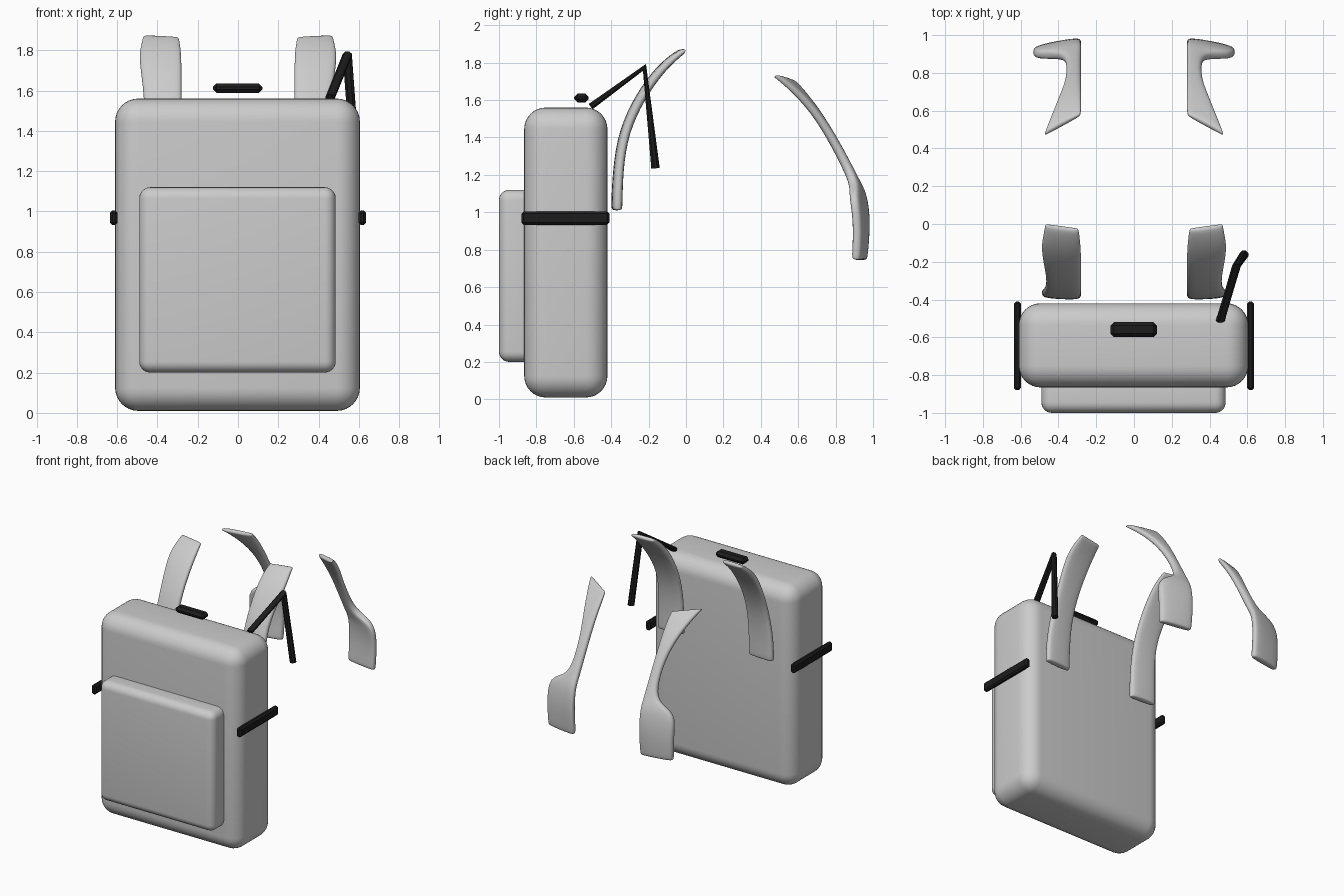
import bpy, bmesh
from mathutils import Vector

if "Cube" in bpy.data.objects:
    bpy.data.objects.remove(bpy.data.objects["Cube"])

black = bpy.data.materials.new("black")
black.diffuse_color = (0.012, 0.012, 0.012, 1)
black.use_nodes = True
black.node_tree.nodes["Principled BSDF"].inputs["Base Color"].default_value = black.diffuse_color


def finish(name, bm, mat=None, smooth=True):
    bmesh.ops.recalc_face_normals(bm, faces=bm.faces)
    me = bpy.data.meshes.new(name)
    bm.to_mesh(me)
    bm.free()
    for p in me.polygons:
        p.use_smooth = smooth
    if mat:
        me.materials.append(mat)
    ob = bpy.data.objects.new(name, me)
    bpy.context.collection.objects.link(ob)
    return ob


def box(name, lo, hi, radius, segments, mat=None):
    bm = bmesh.new()
    bmesh.ops.create_cube(bm, size=1)
    lo, hi = Vector(lo), Vector(hi)
    for v in bm.verts:
        v.co = Vector([(lo[i] + hi[i]) / 2 + v.co[i] * (hi[i] - lo[i]) for i in range(3)])
    bmesh.ops.bevel(bm, geom=bm.edges[:], offset=radius, segments=segments,
                    profile=0.5, affect='EDGES')
    return finish(name, bm, mat, segments > 1)


def loft(name, sections, mat=None, soft=True):
    """Sections: y, z, inner x, outer x, thickness, then y and z shift of the outer edge."""
    bm = bmesh.new()
    rings = []
    for i, (y, z, xi, xo, t, dy, dz) in enumerate(sections):
        a = sections[max(i - 1, 0)]
        b = sections[min(i + 1, len(sections) - 1)]
        d0 = Vector((y - a[0], z - a[1])).normalized()
        d1 = Vector((b[0] - y, b[1] - z)).normalized()
        d = (d0 + d1).normalized()
        w, c = xo - xi, t * 0.3
        ring = []
        for x, n in ((0, c - t / 2), (c, -t / 2), (w - c, -t / 2), (w, c - t / 2),
                     (w, t / 2 - c), (w - c, t / 2), (c, t / 2), (0, t / 2 - c)):
            u = x / w
            ring.append(bm.verts.new((xi + x, y - d.y * n + dy * u, z + d.x * n + dz * u)))
        rings.append(ring)
    for r, s in zip(rings, rings[1:]):
        for k in range(8):
            bm.faces.new((r[k], r[(k + 1) % 8], s[(k + 1) % 8], s[k]))
    for r in (rings[0], rings[-1]):
        for q in ((0, 1, 6, 7), (1, 2, 5, 6), (2, 3, 4, 5)):
            bm.faces.new([r[k] for k in q])
    ob = finish(name, bm, mat, soft)
    if soft:
        ob.modifiers.new("mirror", 'MIRROR')
        m = ob.modifiers.new("smooth", 'SUBSURF')
        m.levels = m.render_levels = 2
    return ob


# Bag body and front pocket
box("bag_body", (-0.61, -0.865, 0.01), (0.605, -0.42, 1.56), 0.115, 8)
box("front_pocket", (-0.49, -1.0, 0.2), (0.485, -0.8, 1.12), 0.055, 6)

# Top handle and side compression straps
box("top_handle", (-0.125, -0.598, 1.588), (0.122, -0.52, 1.635), 0.018, 1, black)
side = box("side_straps", (0.598, -0.88, 0.933), (0.636, -0.41, 1.005), 0.012, 1, black)
side.modifiers.new("mirror", 'MIRROR')

# Upper shoulder straps
loft("upper_shoulder_straps", [
    (-0.375, 1.01, .28, .485, .055, .01, 0),
    (-0.375, 1.03, .28, .49, .06, .01, 0),
    (-0.37, 1.22, .28, .485, .055, .01, 0),
    (-0.34, 1.43, .28, .46, .055, .01, 0),
    (-0.25, 1.62, .28, .47, .055, .01, 0),
    (-0.14, 1.77, .28, .495, .05, .01, 0),
    (-0.05, 1.845, .29, .475, .04, .01, 0),
    (-0.025, 1.86, .295, .47, .03, .025, .01)])

# Lower shoulder straps with wide end pads
loft("lower_shoulder_straps", [
    (.575, 1.70, .285, .475, .03, -.105, .03),
    (.595, 1.68, .28, .465, .04, -.095, .04),
    (.68, 1.57, .28, .405, .05, -.03, .02),
    (.77, 1.42, .28, .355, .05, 0, 0),
    (.87, 1.23, .28, .355, .055, 0, 0),
    (.915, 1.15, .28, .40, .06, -.02, 0),
    (.95, 1.09, .28, .535, .065, -.06, .01),
    (.967, .95, .28, .535, .065, -.05, 0),
    (.95, .77, .28, .53, .065, -.04, 0),
    (.947, .745, .285, .525, .06, -.04, 0)])

# Bent tube at the right shoulder
loft("drinking_tube", [
    (-0.51, 1.565, .435, .48, .035, 0, 0),
    (-0.222, 1.775, .52, .565, .04, 0, 0),
    (-0.163, 1.235, .56, .605, .045, 0, 0)], black, False)
